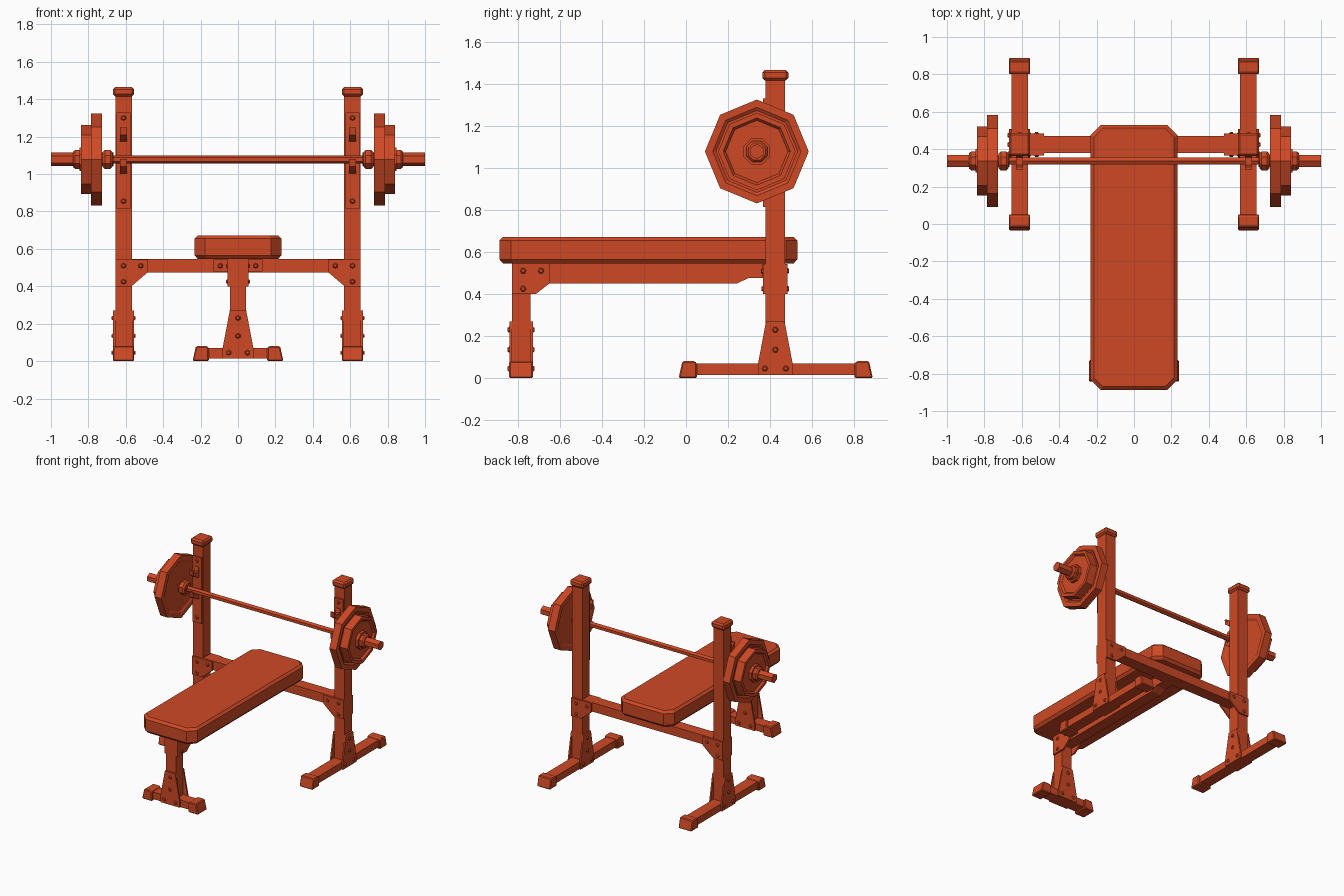
import bpy, bmesh, math
from mathutils import Vector

cube = bpy.data.objects.get("Cube")
if cube:
    bpy.data.objects.remove(cube, do_unlink=True)

paint = bpy.data.materials.new("orange_red")
paint.use_nodes = True
COLOR = (0.62, 0.066, 0.018, 1)
paint.diffuse_color = COLOR
paint.node_tree.nodes["Principled BSDF"].inputs["Base Color"].default_value = COLOR


def finish(name, bm, bevel=0):
    bmesh.ops.recalc_face_normals(bm, faces=bm.faces)
    mesh = bpy.data.meshes.new(name)
    bm.to_mesh(mesh)
    bm.free()
    mesh.materials.append(paint)
    ob = bpy.data.objects.new(name, mesh)
    bpy.context.collection.objects.link(ob)
    if bevel:
        mod = ob.modifiers.new("chamfer", "BEVEL")
        mod.width = bevel
        mod.segments = 1
    return ob


def prism(name, profile, axis, lo, hi, bevel=0):
    """Extrude a 2D profile along an axis; x takes (y,z), y takes (x,z), z takes (x,y)."""
    bm = bmesh.new()

    def place(p, d):
        return {"x": (d, p[0], p[1]), "y": (p[0], d, p[1]), "z": (p[0], p[1], d)}[axis]
    face = bm.faces.new([bm.verts.new(place(p, lo)) for p in profile])
    new = bmesh.ops.extrude_face_region(bm, geom=[face])["geom"]
    shift = Vector(place((0, 0), hi - lo))
    bmesh.ops.translate(bm, vec=shift, verts=[v for v in new if isinstance(v, bmesh.types.BMVert)])
    return finish(name, bm, bevel)


def box(name, x, y, z, bevel=0):
    return prism(name, [(x[0], y[0]), (x[1], y[0]), (x[1], y[1]), (x[0], y[1])], "z", *z, bevel)


def lathe(name, profile, sides, y, z, turn=0):
    """Faceted turned part around a line parallel to x; profile holds (x, radius)."""
    bm = bmesh.new()
    rings = []
    for x, r in profile:
        angles = [turn + math.tau * k / sides for k in range(sides)]
        rings.append([bm.verts.new((x, y + r * math.sin(a), z + r * math.cos(a))) for a in angles])
    for a, b in zip(rings, rings[1:]):
        for k in range(sides):
            n = (k + 1) % sides
            bm.faces.new((a[k], a[n], b[n], b[k]))
    bm.faces.new(rings[0])
    bm.faces.new(rings[-1])
    return finish(name, bm)


def bolt(point, direction):
    """Small faceted bolt head pointing outward from a surface."""
    bm = bmesh.new()
    bmesh.ops.create_cone(bm, cap_ends=True, segments=6, radius1=0.02, radius2=0.009, depth=0.016)
    turn = Vector((0, 0, 1)).rotation_difference(Vector(direction))
    bmesh.ops.rotate(bm, verts=bm.verts, cent=(0, 0, 0), matrix=turn.to_matrix())
    bmesh.ops.translate(bm, verts=bm.verts, vec=point)
    finish("bolt", bm)


def around(c, r):
    return (c - r, c + r)


H = 0.044      # half width of the square tubes
P = 0.012      # bracket thickness
POST_X, POST_Y, LEG_Y = 0.612, 0.425, -0.785
BAR_Y, BAR_Z = 0.337, 1.078


def foot(name, axis, centre, across, half):
    """Floor tube with flared end caps."""
    lo, hi = centre - half, centre + half
    prism(name + "_tube", [(lo + .06, .015), (hi - .06, .015), (hi - .06, .07), (lo + .06, .07)],
          axis, *around(across, H))
    for s in (-1, 1):
        end = centre + s * half
        prism(name + "_cap", [(end, 0), (end - s * .087, 0), (end - s * .087, .07),
                              (end - s * .078, .08), (end - s * .018, .08)],
              axis, *around(across, .057), .006)


def ankle(name, axis, centre, across):
    """Pair of bolted flared plates joining an upright to its foot."""
    shape = [(centre - .083, .015), (centre + .083, .015), (centre + .083, .065),
             (centre + H, .27), (centre - H, .27), (centre - .083, .065)]
    for s in (-1, 1):
        inner, outer = across + s * H, across + s * (H + P)
        prism(name, shape, axis, min(inner, outer), max(inner, outer))
        for off, z in ((0, .23), (0, .135), (-.05, .045), (.05, .045)):
            if axis == "x":
                bolt((outer, centre + off, z), (s, 0, 0))
            else:
                bolt((centre + off, outer, z), (0, s, 0))


# Uprights, with feet, corner brackets and bar hooks on both sides
for s, side in ((1, "left"), (-1, "right")):
    x = s * POST_X
    box(side + "_upright", around(x, H), around(POST_Y, H + .002), (.06, 1.43))
    box(side + "_upright_cap", around(x, .057), around(POST_Y, .062), (1.415, 1.465), .012)
    foot(side + "_foot", "x", .427, x, .462)
    ankle(side + "_ankle_plate", "x", POST_Y, x)
    for d in (-1, 1):
        inner, outer = POST_Y + d * (H + .002), POST_Y + d * (H + P + .002)
        prism(side + "_corner_bracket",
              [(s * .656, .543), (s * .482, .543), (s * .482, .475), (s * .57, .4), (s * .656, .4)],
              "y", min(inner, outer), max(inner, outer))
        for bx, bz in ((POST_X, .51), (.52, .51), (POST_X, .425)):
            bolt((s * bx, outer, bz), (0, d, 0))
    plate_y = POST_Y - H - .002
    box(side + "_hook_plate", around(x, .038), (plate_y - P, plate_y), (.815, 1.33))
    for z in (.855, 1.3):
        bolt((x, plate_y - P, z), (0, -1, 0))
    for z in (1.0, 1.17):
        prism(side + "_bar_hook",
              [(.375, z), (.375, z + .085), (.362, z + .085), (.356, z + .055), (.315, z + .055),
               (.306, z + .08), (.292, z + .08), (.298, z + .04), (.325, z + .02)],
              "x", *around(x, .018))

# Cross beam between the uprights and the plate fixing the bench to it
box("cross_beam", (-.58, .58), around(POST_Y, H + .002), (.475, .545))
box("bench_fixing_plate", (-.13, .13), (.365, .38), (.478, .543))
for x in (-.095, .095):
    bolt((x, .365, .51), (0, -1, 0))

# Bench: leg, foot, spine and brackets
box("bench_leg", around(0, H), around(LEG_Y, H), (.06, .55))
foot("bench_foot", "y", 0, LEG_Y, .243)
ankle("bench_ankle_plate", "y", 0, LEG_Y)
prism("bench_spine", [(-.75, .45), (.243, .45), (.295, .475), (.38, .475), (.38, .55), (-.75, .55)],
      "x", -H, H)
for s in (-1, 1):
    outer = s * (H + P)
    prism("bench_leg_bracket", [(-.829, .4), (-.714, .4), (-.65, .45), (-.65, .546), (-.829, .546)],
          "x", min(s * H, outer), max(s * H, outer))
    for z in (.51, .425):
        bolt((outer, -.775, z), (s, 0, 0))
    bolt((outer, -.69, .51), (s, 0, 0))

# Bench pad: cut-corner outline stacked in rings for chamfered top and bottom edges
bm = bmesh.new()
rings = []
for z, inset in ((.545, .018), (.565, 0), (.655, 0), (.672, .018)):
    w, y0, y1, c = .232 - inset, -.888 + inset, .53 - inset, .055 - inset * .4
    outline = [(w, y0 + c), (w, y1 - c), (w - c, y1), (c - w, y1),
               (-w, y1 - c), (-w, y0 + c), (c - w, y0), (w - c, y0)]
    rings.append([bm.verts.new((px, py, z)) for px, py in outline])
for a, b in zip(rings, rings[1:]):
    for k in range(len(a)):
        n = (k + 1) % len(a)
        bm.faces.new((a[k], a[n], b[n], b[k]))
bm.faces.new(rings[0])
bm.faces.new(rings[-1])
finish("bench_pad", bm)

# Barbell: thin grip bar, then sleeve, collars and two dished plates per end
lathe("grip_bar", [(-.69, .022), (.69, .022)], 6, BAR_Y, BAR_Z)
for s, side in ((1, "left"), (-1, "right")):
    def part(name, profile, sides, turn=0):
        lathe(side + "_" + name, [(s * px, r) for px, r in profile], sides, BAR_Y, BAR_Z, turn)
    part("sleeve", [(.665, .036), (1.0, .036)], 6)
    part("inner_collar", [(.67, .042), (.682, .055), (.712, .055), (.725, .042)], 8, math.pi / 8)
    part("large_weight", [(.735, .06), (.735, .195), (.727, .21), (.727, .247), (.786, .247),
                          (.786, .21), (.776, .195), (.776, .05)], 8)
    part("small_weight", [(.77, .184), (.84, .184), (.84, .16), (.825, .148), (.825, .05)], 8)
    part("outer_collar", [(.82, .068), (.848, .068), (.848, .054), (.872, .054), (.882, .044)],
         8, math.pi / 8)
